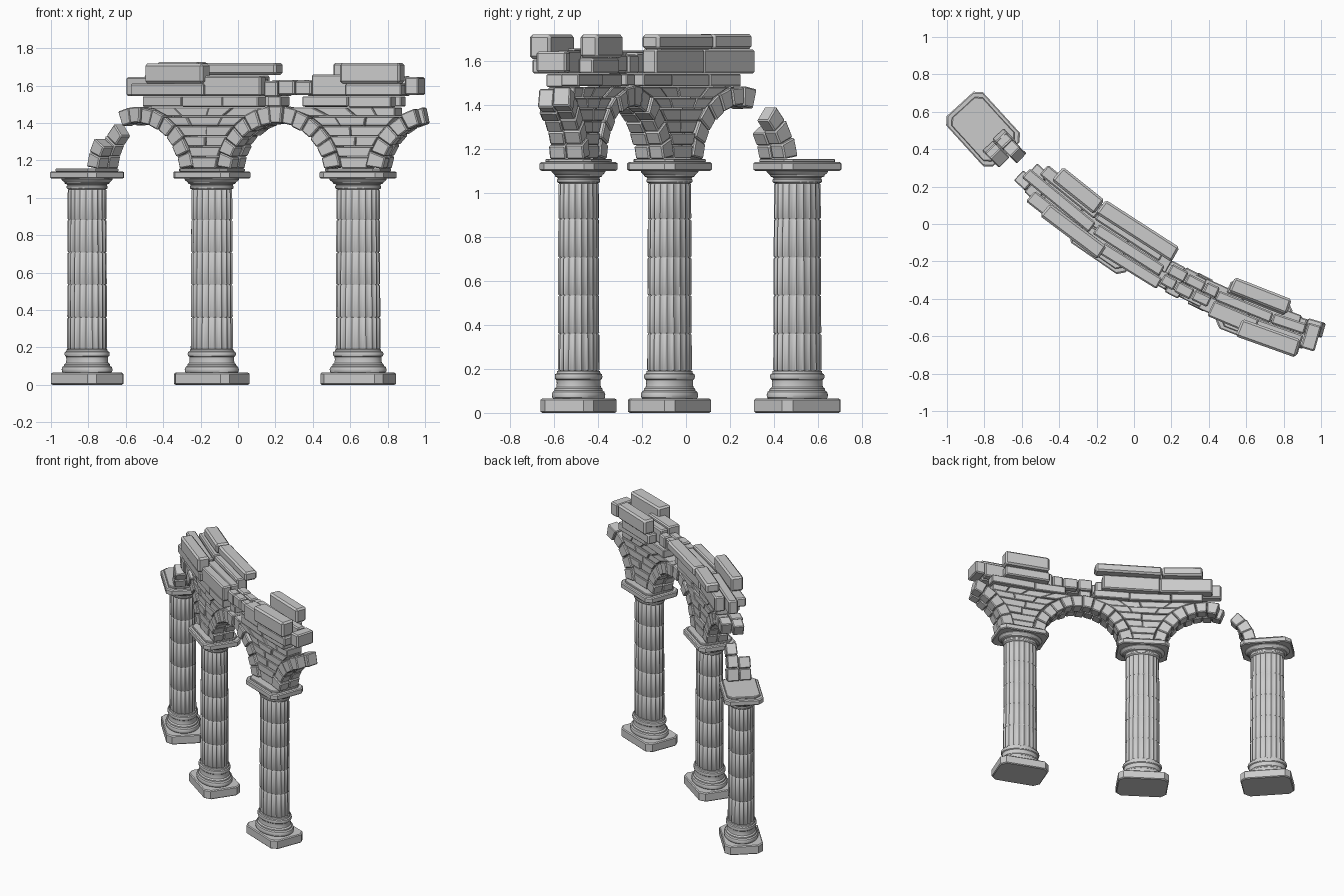
import bpy, bmesh, random
from math import sin, cos, pi, radians, sqrt
from mathutils import Vector

if "Cube" in bpy.data.objects:
    bpy.data.objects.remove(bpy.data.objects["Cube"])

random.seed(4)
R, A0 = 3.85, radians(-34.5)           # plan curve of the arcade
MID = Vector((-0.14, -0.075))          # middle column
SP = 0.887                             # column spacing along the curve
ZC, RI, RE = 1.115, 0.285, 0.372       # arch centre height and radii
CEN = MID + R * Vector((-sin(A0), cos(A0)))


def plan(s, n, z):
    """s along the arcade, n towards the back, z up."""
    a = A0 + s / R
    return Vector((CEN.x + (R - n) * sin(a), CEN.y - (R - n) * cos(a), z))


def jit(k):
    return random.uniform(-k, k)


def block(bm, prof, n0, n1):
    """Stone: four (s, z) corners run from depth n0 to n1."""
    f = [bm.verts.new(plan(s, n0, z)) for s, z in prof]
    b = [bm.verts.new(plan(s, n1, z)) for s, z in prof]
    bm.faces.new(f)
    bm.faces.new(b[::-1])
    for i in range(4):
        j = (i + 1) % 4
        bm.faces.new((f[j], f[i], b[i], b[j]))


def box(bm, s0, s1, n0, n1, z0, z1):
    block(bm, [(s0, z0), (s1, z0), (s1, z1), (s0, z1)], n0, n1)


def finish(name, bm, bevel=0.0):
    bmesh.ops.recalc_face_normals(bm, faces=bm.faces)
    me = bpy.data.meshes.new(name)
    bm.to_mesh(me)
    bm.free()
    ob = bpy.data.objects.new(name, me)
    bpy.context.collection.objects.link(ob)
    if bevel:
        m = ob.modifiers.new("chipped_edges", 'BEVEL')
        m.width, m.segments = bevel, 1
    return ob


# ---- columns: oval lathe with flutes, drum joints, plinth and abacus ----
def lathe(bm, rings, seg=80, flutes=20):
    prev = None
    for r, z, d in rings:
        ring = []
        for i in range(seg):
            t = 2 * pi * i / seg
            rr = r - d * abs(sin(t * flutes / 2)) ** 0.7
            ring.append(bm.verts.new((rr * cos(t), 0.735 * rr * sin(t), z)))
        if prev:
            for i in range(seg):
                j = (i + 1) % seg
                bm.faces.new((prev[i], prev[j], ring[j], ring[i]))
        else:
            bm.faces.new(ring[::-1])
        prev = ring
    bm.faces.new(prev)


def slab(bm, L, W, c, z0, z1, e=0.006):
    """Rectangular slab with cut corners and softened top and bottom edges."""
    rings = []
    for z, k in ((z0, e), (z0 + e, 0), (z1 - e, 0), (z1, e)):
        x, y = L / 2 - k, W / 2 - k
        pts = [(x, y - c), (x - c, y), (c - x, y), (-x, y - c),
               (-x, c - y), (c - x, -y), (x - c, -y), (x, c - y)]
        rings.append([bm.verts.new((p[0], p[1], z)) for p in pts])
    bm.faces.new(rings[0][::-1])
    bm.faces.new(rings[-1])
    for a, b in zip(rings, rings[1:]):
        for i in range(8):
            j = (i + 1) % 8
            bm.faces.new((a[i], a[j], b[j], b[i]))


bm = bmesh.new()
slab(bm, 0.36, 0.26, 0.035, 0, 0.065)
slab(bm, 0.365, 0.265, 0.035, 1.102, 1.142)
slab(bm, 0.315, 0.225, 0.03, 1.14, 1.157, 0.004)
rings = [(r, z, 0) for r, z in (
    (.145, .06), (.155, .07), (.157, .083), (.152, .096), (.142, .102), (.141, .11),
    (.131, .118), (.128, .135), (.130, .15), (.137, .155), (.140, .165), (.137, .176),
    (.128, .18), (.126, .19))]
joints = [.19, .36, .535, .708, .882, 1.045]
for z0, z1 in zip(joints, joints[1:]):
    r0, r1 = (.1235 - .004 * (z - .19) / .86 for z in (z0, z1))
    rings += [(r0 - .006, z0 + .001, .004), (r0, z0 + .005, .008),
              (r1, z1 - .005, .008), (r1 - .006, z1 - .001, .004)]
rings += [(r, z, 0) for r, z in (
    (.121, 1.047), (.126, 1.052), (.127, 1.062), (.122, 1.066), (.124, 1.072),
    (.138, 1.076), (.140, 1.083), (.150, 1.09), (.158, 1.098), (.158, 1.106))]
lathe(bm, rings)
col = finish("column_middle", bm)
bpy.context.view_layer.objects.active = col
col.select_set(True)
bpy.ops.object.shade_smooth_by_angle(angle=radians(32))
for name, s in (("column_left", -SP), ("column_right", SP)):
    c = col.copy()
    c.name = name
    bpy.context.collection.objects.link(c)
    c.location = plan(s, 0, 0)
    c.rotation_euler.z = A0 + s / R
col.location = plan(0, 0, 0)
col.rotation_euler.z = A0


# ---- arches: two rows of wedge stones each ----
def arch(name, sc, spans):
    bm = bmesh.new()
    for row, (t0, t1) in enumerate(spans):
        n = max(1, round(abs(t1 - t0) / (12.5 + row)))
        for i in range(n):
            a = radians(t0 + (t1 - t0) * i / n)
            b = radians(t0 + (t1 - t0) * (i + 1) / n)
            g = 0.004 if b > a else -0.004
            ri, re = RI + jit(.004), RE + jit(.006)
            prof = [(sc + r * cos(t), ZC + r * sin(t)) for r, t in
                    ((ri, a + g), (re, a + g), (re, b - g), (ri, b - g))]
            e = jit(.007)
            if row == 0:
                block(bm, prof, -.08 + e, -.001)
            else:
                block(bm, prof, .001, .08 + e)
    finish(name, bm, 0.006)


arch("arch_stump_left", -SP / 2, [(172, 146), (172, 130)])
arch("arch_left_broken", -SP / 2, [(8, 112), (8, 107)])
arch("arch_centre", SP / 2, [(8, 172), (8, 172)])
arch("arch_right_broken", SP * 1.5, [(172, 106), (172, 102)])

# ---- spandrels: courses trimmed to the curve of the arches ----
def half(z):
    return SP / 2 - sqrt(max(0, (RE + .003) ** 2 - (z - ZC) ** 2))


levels = [1.158, 1.22, 1.275, 1.33, 1.385, 1.435, 1.485]
for name, s0, lim0, lim1 in (("spandrel_middle", 0, .36, .44),
                             ("spandrel_right", SP, .44, .23)):
    bm = bmesh.new()
    for k, (z0, z1) in enumerate(zip(levels, levels[1:])):
        n = (1, 1, 2, 2, 3, 4)[k]
        l0, l1 = -min(half(z0), lim0), -min(half(z1), lim0)
        r0, r1 = min(half(z0), lim1), min(half(z1), lim1)
        cuts = [i / n + (jit(.07) if 0 < i < n else 0) for i in range(n + 1)]
        for u, v in zip(cuts, cuts[1:]):
            prof = [(s0 + l0 + (r0 - l0) * u + .001, z0), (s0 + l0 + (r0 - l0) * v - .001, z0),
                    (s0 + l1 + (r1 - l1) * v - .001, z1 - .002), (s0 + l1 + (r1 - l1) * u + .001, z1 - .002)]
            block(bm, prof, -.068 + jit(.007), .068 + jit(.007))
    finish(name, bm, 0.004)

# ---- wall courses above the arches: (s0, s1, n0, n1, z0, z1) ----
bm = bmesh.new()
for s0, s1, n0, n1 in ((-.40, -.14, -.085, 0), (-.138, .12, -.08, 0), (.122, .34, -.085, 0),
                       (-.43, -.2, .002, .085), (-.198, .1, .002, .08), (.102, .36, .002, .085),
                       (.38, .46, -.055, .05), (.60, .86, -.085, 0), (.862, 1.10, -.08, 0),
                       (.57, .8, .002, .08), (.802, 1.13, .002, .085)):
    box(bm, s0, s1, n0, n1, 1.487 + jit(.003), 1.543)
finish("lower_course", bm, 0.005)

bm = bmesh.new()
for st in ((-.56, -.1, -.035, .03, 1.545, 1.645), (-.46, .02, -.115, -.04, 1.545, 1.61),
           (.0, .36, -.095, -.03, 1.545, 1.65), (-.08, .34, -.028, .035, 1.545, 1.64),
           (-.50, -.12, .04, .11, 1.545, 1.655), (-.118, .30, .04, .115, 1.545, 1.655),
           (.36, .44, -.06, .0, 1.54, 1.625), (.37, .47, .003, .065, 1.545, 1.63),
           (.445, .54, -.062, .0, 1.55, 1.63), (.475, .58, .003, .06, 1.55, 1.63),
           (.545, .64, -.058, .0, 1.55, 1.625), (.585, .66, .003, .065, 1.545, 1.63),
           (.66, .92, -.10, -.01, 1.545, 1.66), (.86, 1.17, -.125, -.012, 1.545, 1.61),
           (.66, .98, -.008, .05, 1.545, 1.65), (.985, 1.17, -.008, .05, 1.545, 1.65),
           (.70, 1.04, .055, .125, 1.545, 1.615), (1.175, 1.25, -.08, .06, 1.55, 1.645)):
    box(bm, *st)
finish("middle_course", bm, 0.008)

bm = bmesh.new()
for st in ((-.355, .02, -.125, -.04, 1.612, 1.717), (-.43, -.135, .06, .155, 1.657, 1.725),
           (-.13, .36, .07, .16, 1.657, 1.722), (.71, 1.05, .065, .15, 1.617, 1.722),
           (.835, 1.165, -.14, -.04, 1.612, 1.722)):
    box(bm, *st)
finish("top_stones", bm, 0.012)
